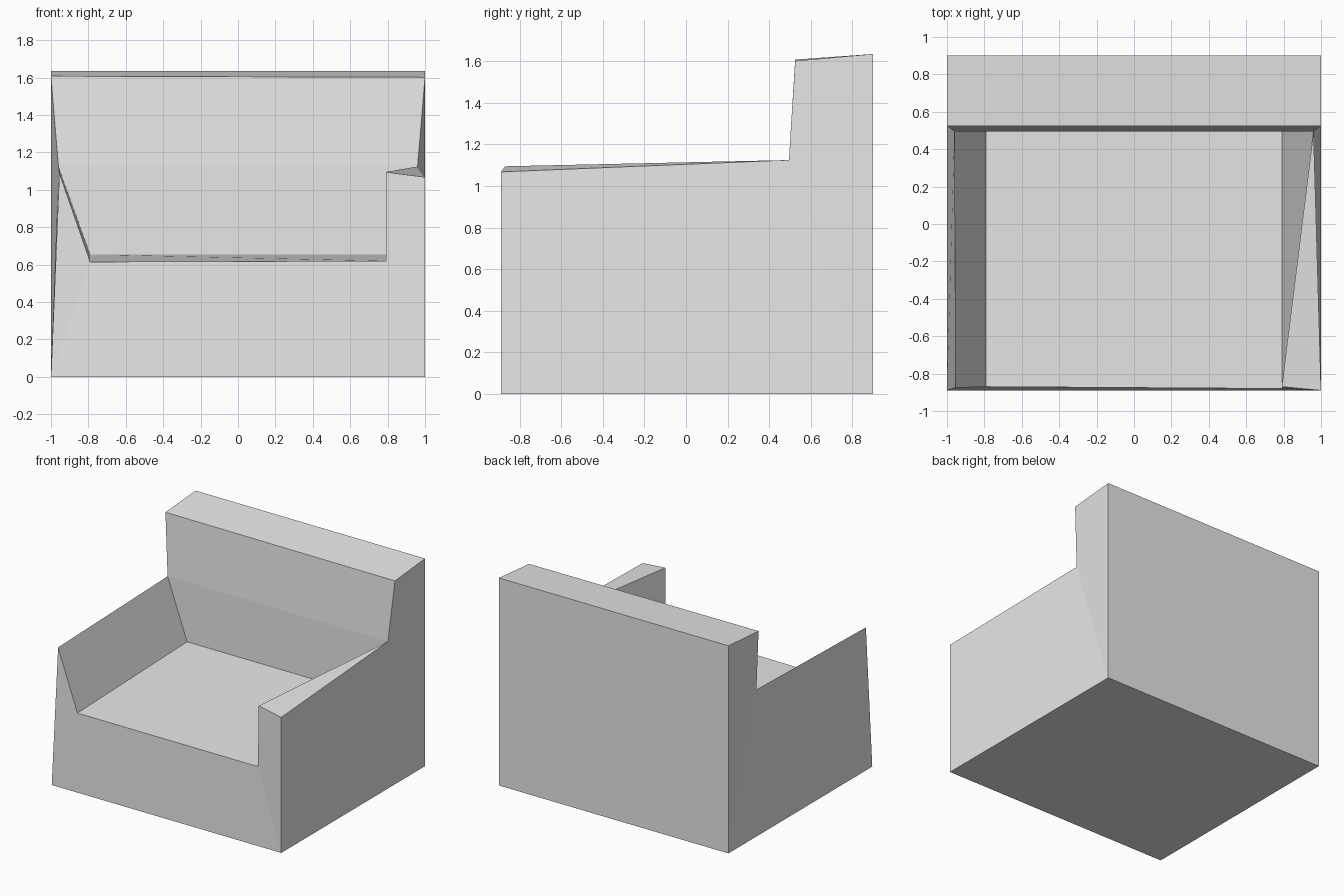
import bpy
import bmesh

# Remove the default cube only
cube = bpy.data.objects.get("Cube")
if cube:
    bpy.data.objects.remove(cube, do_unlink=True)


def make_material(name, value):
    material = bpy.data.materials.new(name)
    material.use_nodes = True
    colour = (value, value, value, 1)
    material.diffuse_color = colour
    material.node_tree.nodes["Principled BSDF"].inputs["Base Color"].default_value = colour
    return material


# Named corners of the armchair; the two arms differ on purpose
corners = {
    "right_base_front": (-1, -0.89, 0),
    "left_base_front": (1, -0.89, 0),
    "right_base_back": (-1, 0.9, 0),
    "left_base_back": (1, 0.9, 0),
    "right_top_back": (-1, 0.9, 1.635),
    "left_top_back": (1, 0.9, 1.635),
    "right_top_front": (-1, 0.525, 1.608),
    "left_top_front": (1, 0.525, 1.602),
    "right_arm_back": (-0.96, 0.495, 1.125),
    "left_arm_back": (0.96, 0.495, 1.125),
    "right_seat_back": (-0.79, 0.495, 0.655),
    "left_seat_back": (0.79, 0.495, 0.655),
    "right_seat_front": (-0.79, -0.87, 0.615),
    "left_seat_front": (0.79, -0.88, 0.62),
    "right_arm_front": (-0.955, -0.875, 1.09),
    "left_arm_inner": (0.79, -0.87, 1.095),
    "left_arm_front": (1, -0.89, 1.068),
}

bm = bmesh.new()
verts = {name: bm.verts.new(position) for name, position in corners.items()}


def face(*names):
    bm.faces.new([verts[name] for name in names])


def across(first, second):
    """Panel spanning from the right side to the left side."""
    face("right_" + first, "left_" + first, "left_" + second, "right_" + second)


# Base, back, top, backrest, seat and front apron
panels = ["base_front", "base_back", "top_back", "top_front",
          "arm_back", "seat_back", "seat_front", "base_front"]
for first, second in zip(panels, panels[1:]):
    across(first, second)

# Outer sides
for side in ("right_", "left_"):
    face(*[side + part for part in ("base_front", "base_back", "arm_back", "arm_front")])
    face(*[side + part for part in ("base_back", "top_back", "top_front", "arm_back")])

# Right arm: thin ridge with a sloping inside
face("right_base_front", "right_seat_front", "right_arm_front")
face("right_seat_front", "right_seat_back", "right_arm_back", "right_arm_front")

# Left arm: broad front tapering to a point at the backrest
face("left_base_front", "left_arm_front", "left_arm_inner", "left_seat_front")
face("left_arm_inner", "left_arm_front", "left_arm_back")
face("left_seat_front", "left_arm_inner", "left_arm_back", "left_seat_back")

bmesh.ops.recalc_face_normals(bm, faces=bm.faces)
mesh = bpy.data.meshes.new("armchair")
bm.to_mesh(mesh)
bm.free()

armchair = bpy.data.objects.new("armchair", mesh)
mesh.materials.append(make_material("light grey", 0.8))
bpy.context.collection.objects.link(armchair)
